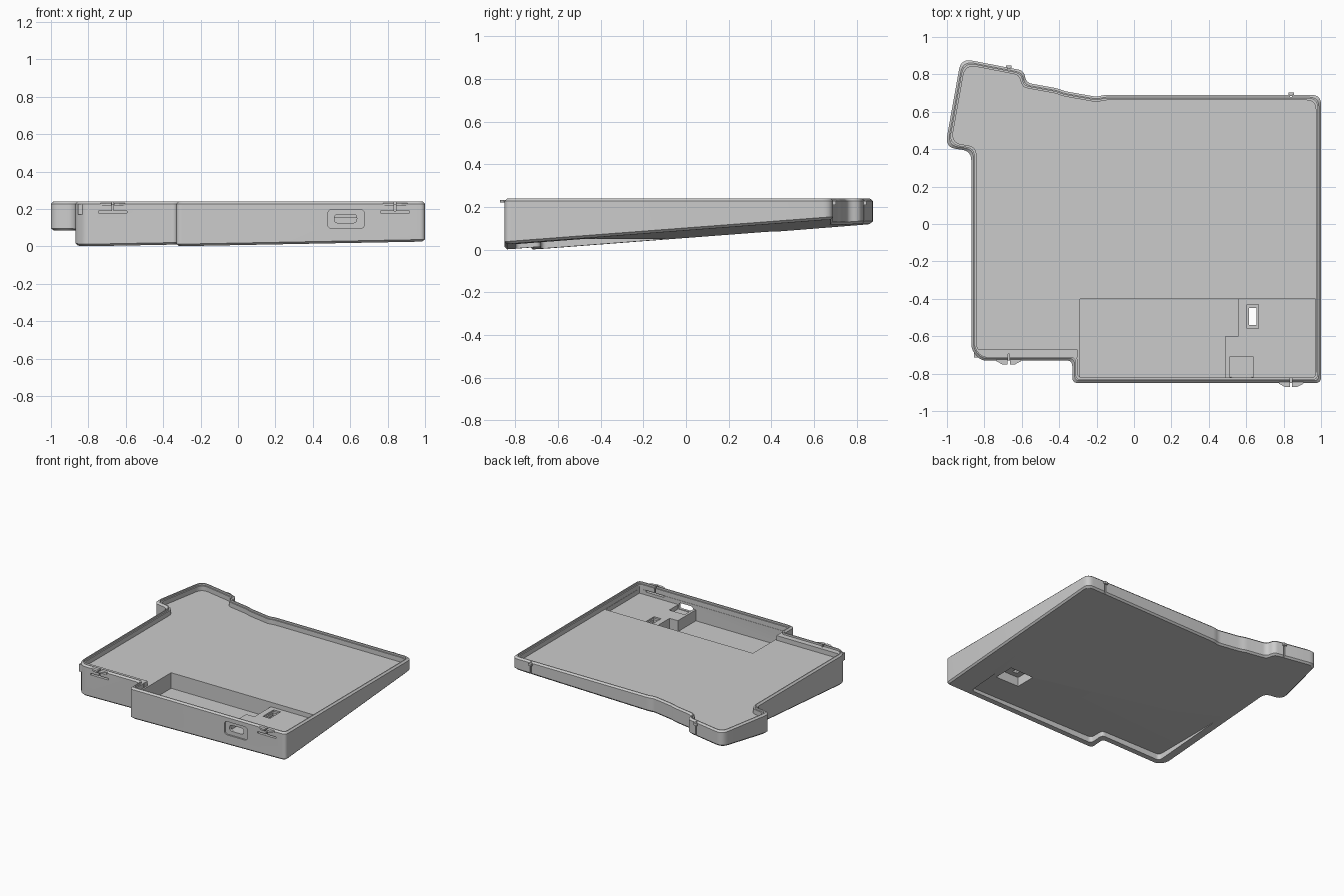
import bpy, bmesh
from mathutils import Vector

cube = bpy.data.objects.get("Cube")
if cube:
    bpy.data.objects.remove(cube)

grey = bpy.data.materials.new("plastic_grey")
grey.use_nodes = True
grey.diffuse_color = (0.6, 0.6, 0.6, 1)
grey.node_tree.nodes["Principled BSDF"].inputs["Base Color"].default_value = grey.diffuse_color

RIM, FLOOR, POCKET, SHELF, CHAMFER = 0.24, 0.19, 0.07, 0.155, 0.012


def underside(x, y):
    """Height of the tilted underside."""
    return 0.019 * (x + 0.33) + 0.076 * (y + 0.85)


def chamfer_top(x, y):
    """Height where the bottom chamfer meets the side walls."""
    return underside(x, y) + CHAMFER


def rounded(points, steps=6):
    """Round each (x, y, radius) corner with a short curve."""
    out = []
    for i, (x, y, r) in enumerate(points):
        p = Vector((x, y))
        if r == 0:
            out.append(p)
            continue
        u = Vector(points[i - 1][:2]) - p
        v = Vector(points[(i + 1) % len(points)][:2]) - p
        r = min(r, 0.45 * u.length, 0.45 * v.length)
        a, b = p + u.normalized() * r, p + v.normalized() * r
        for k in range(steps + 1):
            t = k / steps
            out.append(a * (1 - t) ** 2 + p * 2 * t * (1 - t) + b * t * t)
    return out


def inset(points, d):
    """Move a counter-clockwise outline inwards by d."""
    out = []
    for i, (x, y, r) in enumerate(points):
        p = Vector((x, y))
        u = (p - Vector(points[i - 1][:2])).normalized()
        v = (Vector(points[(i + 1) % len(points)][:2]) - p).normalized()
        n = Vector((-u.y - v.y, u.x + v.x)).normalized()
        q = p + n * (d / n.dot(Vector((-u.y, u.x))))
        out.append((q.x, q.y, r))
    return out


def loft(name, layers, upright=False):
    """Join stacked outlines; levels run along z, or along y when upright."""
    bm = bmesh.new()
    rings = []
    for pts, level in layers:
        ring = []
        for a, b in pts:
            h = level(a, b) if callable(level) else level
            ring.append(bm.verts.new((a, h, b) if upright else (a, b, h)))
        rings.append(ring)
    bm.faces.new(rings[0])
    bm.faces.new(rings[-1])
    for low, high in zip(rings, rings[1:]):
        for i in range(len(low)):
            j = (i + 1) % len(low)
            bm.faces.new((low[i], low[j], high[j], high[i]))
    bmesh.ops.recalc_face_normals(bm, faces=bm.faces)
    mesh = bpy.data.meshes.new(name)
    bm.to_mesh(mesh)
    bm.free()
    mesh.materials.append(grey)
    obj = bpy.data.objects.new(name, mesh)
    bpy.context.collection.objects.link(obj)
    return obj


def prism(name, pts, low, high, upright=False):
    return loft(name, [(pts, low), (pts, high)], upright)


def rect(x0, x1, y0, y1, r=0):
    return rounded([(x0, y0, r), (x1, y0, r), (x1, y1, r), (x0, y1, r)])


def combine(target, tool, operation='DIFFERENCE'):
    """Apply a boolean and discard the helper."""
    tool.hide_render = True
    mod = target.modifiers.new("combine", 'BOOLEAN')
    mod.operation, mod.object, mod.solver = operation, tool, 'EXACT'
    graph = bpy.context.evaluated_depsgraph_get()
    mesh = bpy.data.meshes.new_from_object(target.evaluated_get(graph))
    target.modifiers.clear()
    target.data = mesh
    bpy.data.objects.remove(tool)


# Outer shell with chamfered top and bottom edges
outline = [
    (-0.87, -0.67, 0.03), (-0.82, -0.73, 0.03), (-0.33, -0.73, 0.03), (-0.33, -0.85, 0.03),
    (1, -0.85, 0.03), (1, 0.69, 0.05), (-0.16, 0.69, 0.02), (-0.2, 0.68, 0.02),
    (-0.37, 0.71, 0.02), (-0.41, 0.725, 0.02), (-0.575, 0.755, 0.03), (-0.59, 0.82, 0.03),
    (-0.925, 0.885, 0.06), (-1.01, 0.41, 0.06), (-0.87, 0.39, 0.05)]
wall, edge = rounded(outline), rounded(inset(outline, CHAMFER))
case = loft("case_tray", [(edge, underside), (wall, chamfer_top), (wall, RIM - CHAMFER), (edge, RIM)])

# Main tray and the lip step around the rim
combine(case, prism("tray_cut", rounded(inset(outline, 0.028)), FLOOR, 0.3))
combine(case, prism("lip_cut", rounded(inset(outline, 0.019)), 0.226, 0.3))

# Deep front pocket
combine(case, prism("pocket_cut", rect(-0.29, 0.97, -0.82, -0.4), POCKET, 0.21))

# Thick front left wall
combine(case, prism("wall_block", rect(-0.855, -0.302, -0.715, -0.67), FLOOR - 0.02, 0.226), 'UNION')

# Raised shelf inside the pocket
shelf = [(0.49, -0.83), (0.98, -0.83), (0.98, -0.39), (0.56, -0.39), (0.56, -0.6), (0.49, -0.6)]
combine(case, prism("shelf_block", shelf, POCKET - 0.008, SHELF), 'UNION')

# Level recess in the underside
foot = [(-0.8, -0.68, 0.03), (-0.28, -0.68, 0.03), (-0.28, -0.8, 0.03),
        (0.81, -0.8, 0.03), (0.81, 0.3, 0), (-0.8, 0.3, 0)]
combine(case, prism("underside_cut", rounded(foot), -0.1, 0.05))

# Switch recess, countersink and slot
combine(case, prism("switch_recess", rect(0.57, 0.77, -0.58, -0.42), -0.1, 0.12))
combine(case, prism("switch_sink", rect(0.605, 0.665, -0.56, -0.43), 0.143, 0.18))
combine(case, prism("switch_slot", rect(0.615, 0.655, -0.54, -0.45), 0, 0.18))

# Cable port in the front wall, with its seat on the shelf
combine(case, prism("port_seat", rect(0.51, 0.64, -0.818, -0.71), 0.122, 0.18))
combine(case, prism("port_frame", rect(0.48, 0.675, 0.095, 0.197, 0.025), -0.9, -0.838, True))
combine(case, prism("port_slot", rect(0.515, 0.635, 0.126, 0.172, 0.022), -0.9, -0.75, True))

# Front snap clips: slits in the wall and a split lens-shaped tab
for side, x, y in (("left", 0.84, -0.85), ("right", -0.67, -0.73)):
    combine(case, prism("clip_slit", rect(x - 0.077, x + 0.077, 0.178, 0.19), y - 0.1, y + 0.035, True))
    combine(case, prism("clip_gap", rect(x - 0.005, x + 0.005, 0.183, 0.3), y - 0.1, y + 0.035, True))
    for s, half in ((-1, "outer"), (1, "inner")):
        tab = [(x + s * 0.006, y + 0.01), (x + s * 0.006, y - 0.022), (x + s * 0.035, y - 0.02),
               (x + s * 0.065, y - 0.004), (x + s * 0.065, y + 0.01)]
        prism("clip_tab_" + side + "_" + half, tab, 0.22, 0.233)

# Rear grooves and small tabs
for side, x, y in (("left", 0.84, 0.69), ("right", -0.67, 0.835)):
    combine(case, prism("rear_groove", rect(x - 0.006, x + 0.006, y - 0.01, y + 0.1), 0, 0.3))
    prism("rear_tab_" + side, rect(x - 0.015, x + 0.015, y - 0.006, y + 0.012), 0.21, 0.228)

# Smooth the rounded corners, keep hard edges crisp
bpy.ops.object.select_all(action='DESELECT')
case.select_set(True)
bpy.context.view_layer.objects.active = case
bpy.ops.object.shade_smooth_by_angle(angle=0.5)
